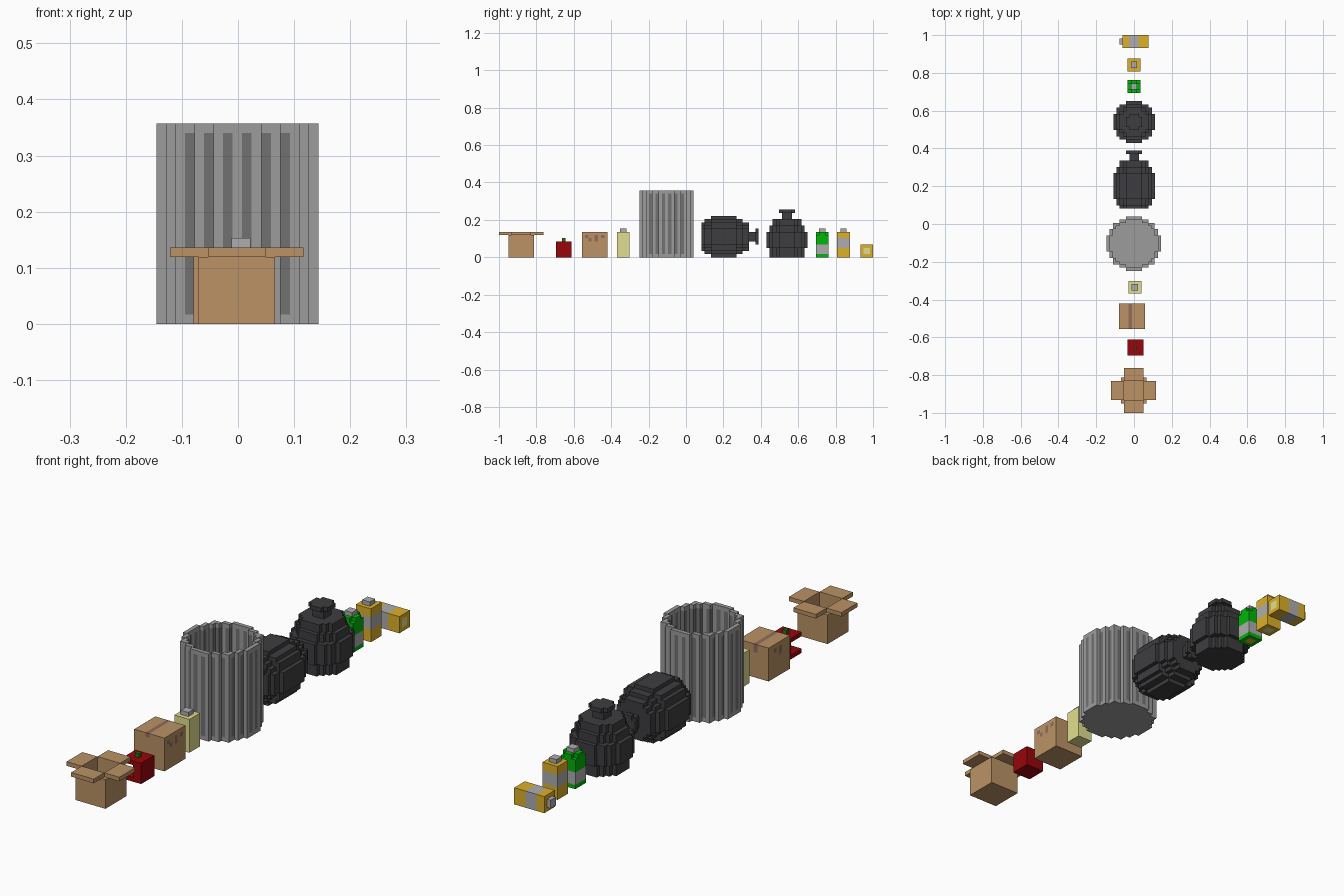
import bpy, bmesh

if "Cube" in bpy.data.objects:
    bpy.data.objects.remove(bpy.data.objects["Cube"])

U = 0.017  # edge of one block


def material(name, r, g, b):
    m = bpy.data.materials.new(name)
    m.diffuse_color = [(c / 255) ** 2.2 for c in (r, g, b)] + [1]
    m.use_nodes = True
    m.node_tree.nodes["Principled BSDF"].inputs["Base Color"].default_value = m.diffuse_color
    return m


CARD = material("cardboard", 186, 145, 101)
TAPE = material("tape", 146, 106, 94)
RED = material("red", 150, 14, 18)
LEAF = material("stem_green", 50, 110, 30)
PALE = material("pale_yellow", 224, 222, 142)
GREEN = material("green", 8, 180, 18)
GOLD = material("gold", 220, 175, 45)
SILVER = material("silver", 172, 172, 174)
STEEL = material("steel", 155, 155, 155)
DARK = material("dark_steel", 113, 113, 113)
BLACK = material("black_bag", 64, 64, 66)


def blocks(name, cells, origin):
    """Skin a {(i, j, k): material} block layout and merge its flat faces."""
    bm, verts, mats = bmesh.new(), {}, []

    def vert(p):
        if p not in verts:
            verts[p] = bm.verts.new([o + c * U for o, c in zip(origin, p)])
        return verts[p]

    for cell, mat in cells.items():
        if mat not in mats:
            mats.append(mat)
        for a in range(3):
            b, c = (a + 1) % 3, (a + 2) % 3
            for s in (0, 1):
                near = list(cell)
                near[a] += 1 if s else -1
                if tuple(near) in cells:
                    continue
                quad = []
                for db, dc in ((0, 0), (1, 0), (1, 1), (0, 1)):
                    p = list(cell)
                    p[a] += s
                    p[b] += db
                    p[c] += dc
                    quad.append(vert(tuple(p)))
                face = bm.faces.new(quad if s else quad[::-1])
                face.material_index = mats.index(mat)
    bmesh.ops.dissolve_limit(bm, angle_limit=0.01, verts=bm.verts[:],
                             edges=bm.edges[:], delimit={'MATERIAL'})
    mesh = bpy.data.meshes.new(name)
    bm.to_mesh(mesh)
    bm.free()
    for m in mats:
        mesh.materials.append(m)
    obj = bpy.data.objects.new(name, mesh)
    bpy.context.collection.objects.link(obj)
    return obj


def grid(nx, ny, nz, mat, x0=0, y0=0, z0=0):
    return {(x0 + i, y0 + j, z0 + k): mat
            for i in range(nx) for j in range(ny) for k in range(nz)}


def turn(cells, f):
    return {f(*c): m for c, m in cells.items()}


# Open carton: hollow body plus four outward flaps
carton = {c: m for c, m in grid(8, 8, 7, CARD, -4, -4).items()
          if c[2] == 0 or not (-3 <= c[0] < 3 and -3 <= c[1] < 3)}
for x0, y0, nx, ny in ((-7, -3, 4, 6), (3, -3, 4, 6), (-3, -7, 6, 4), (-3, 3, 6, 4)):
    carton.update(grid(nx, ny, 1, CARD, x0, y0, 7))
blocks("open_carton", carton, (-0.002, -0.881, 0))

# Bitten apple and stem
apple = {c: m for c, m in grid(5, 5, 5, RED).items()
         if not (c[0] < 3 and c[1] < 4 and 1 <= c[2] <= 3)}
blocks("apple", apple, (-0.035, -0.696, 0))
blocks("apple_stem", grid(1, 1, 1, LEAF, 2, 2, 5), (-0.035, -0.696, 0))

# Sealed carton with a tape strip and side marks
sealed = grid(8, 8, 8, CARD)
sealed.update(grid(1, 8, 1, TAPE, 3, 0, 7))
for j, k in ((1, 6), (2, 5), (4, 5), (4, 6), (6, 6)):
    sealed[(7, j, k)] = TAPE
for c in ((3, 7, 6), (0, 3, 6), (0, 3, 5), (0, 5, 6)):
    sealed[c] = TAPE
blocks("sealed_carton", sealed, (-0.079, -0.556, 0))


# Small bottles: body, label band, pale base mark and cap
def bottle(name, mat, origin, band=None, base=None, shoulder=False, f=lambda i, j, k: (i, j, k)):
    body = grid(4, 4, 8, mat)
    if shoulder:
        for i in (0, 3):
            for j in (0, 3):
                del body[(i, j, 7)]
    if band is not None:
        body.update(grid(4, 4, 3, SILVER, 0, 0, band))
    if base:
        body.update(grid(2, 2, 1, base, 1, 1))
    blocks(name, turn(body, f), origin)
    blocks(name + "_cap", turn(grid(2, 2, 1, SILVER, 1, 1, 8), f), origin)


bottle("pale_bottle", PALE, (-0.029, -0.369, 0))
bottle("green_bottle", GREEN, (-0.034, 0.694, 0), 1, GOLD, True)
bottle("gold_bottle", GOLD, (-0.034, 0.808, 0), 3, PALE)
bottle("lying_gold_bottle", GOLD, (0.0755, 0.932, 0), 3, PALE,
       f=lambda i, j, k: (-k - 1, i, j))

# Bin: round one-block wall with dark flutes and a floor
can = {}
for (x, y, z) in grid(17, 17, 21, None, -8, -8):
    d = x * x + y * y
    if d <= 72.25 and (z == 0 or d > 56.25):
        flute = min(abs(x), abs(y)) % 2 and d > 56.25 and 0 < z < 20
        can[(x, y, z)] = DARK if flute else STEEL
blocks("bin", can, (-0.001 - U / 2, -0.104 - U / 2, 0))


# Tied sacks: stacked round layers given by radius
def sack(radii):
    return {c: BLACK for c in grid(13, 13, len(radii), None, -6, -6)
            if c[0] ** 2 + c[1] ** 2 <= radii[c[2]] ** 2}


upright = sack([5.5] * 3 + [6.5] * 5 + [5.5] * 2 + [4.5] * 2 + [1.5] * 2 + [2.5])
blocks("upright_sack", upright, (0.001 - U / 2, 0.54 - U / 2, 0))
lying = sack([4.5] + [5.5] * 2 + [6.5] * 8 + [5.5] * 2 + [4.5] * 2 + [1.5] * 2 + [2.5])
blocks("lying_sack", turn(lying, lambda x, y, z: (-x, z, y + 6)),
       (0.001 - U / 2, 0.082, 0))
